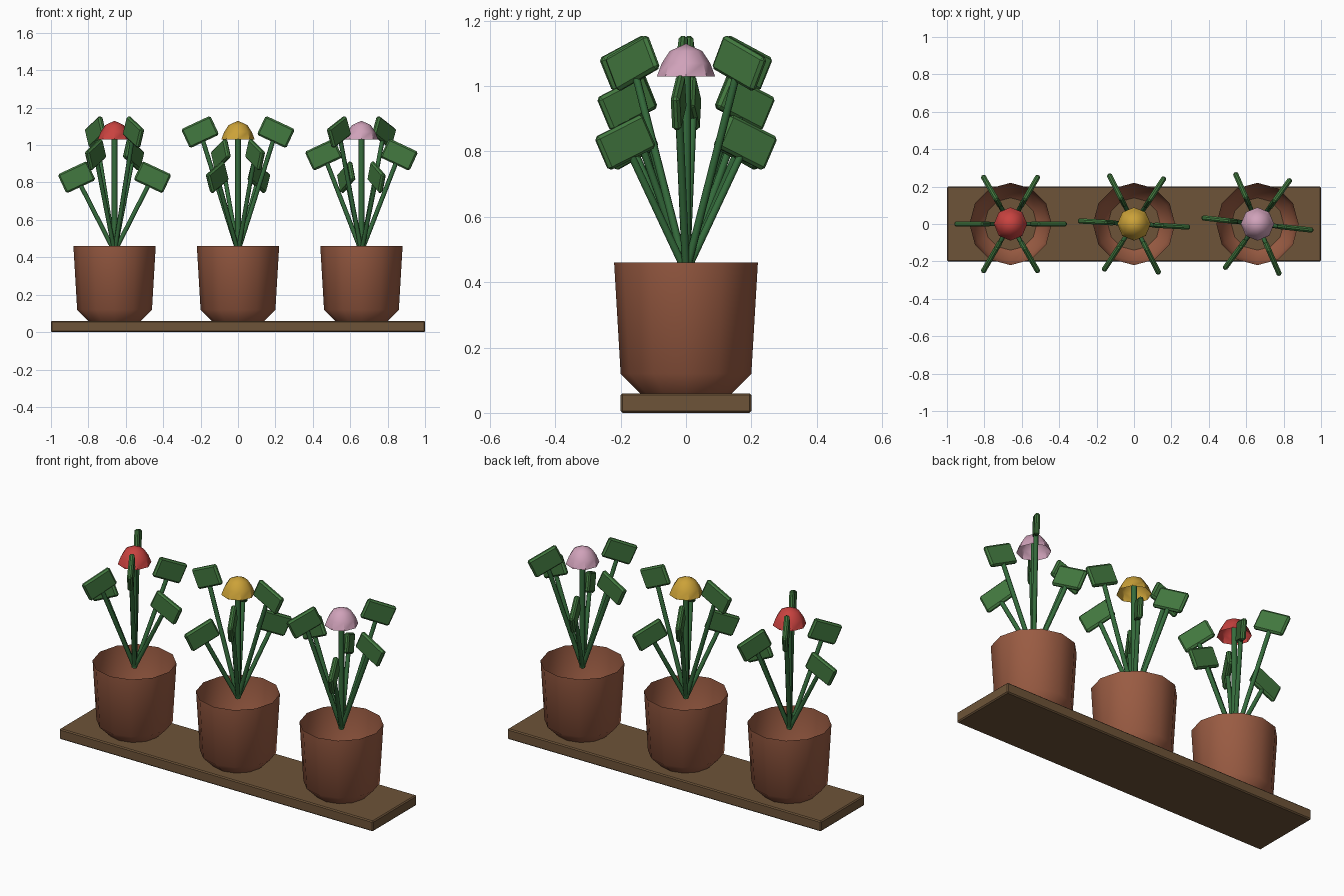
import bpy, bmesh, math
from mathutils import Vector, Matrix

if "Cube" in bpy.data.objects:
    bpy.data.objects.remove(bpy.data.objects["Cube"])


def material(name, rgb):
    m = bpy.data.materials.new(name)
    m.diffuse_color = (*rgb, 1)
    m.use_nodes = True
    m.node_tree.nodes["Principled BSDF"].inputs["Base Color"].default_value = m.diffuse_color
    return m


WOOD = material("brown wood", (0.155, 0.088, 0.04))
CLAY = material("terracotta", (0.32, 0.105, 0.055))
STEM = material("stem green", (0.035, 0.15, 0.045))
LEAF = material("leaf green", (0.055, 0.19, 0.05))
PETALS = [material("red petals", (0.58, 0.055, 0.05)),
          material("yellow petals", (0.6, 0.36, 0.04)),
          material("pink petals", (0.63, 0.36, 0.49))]


def finish(name, bm, mat, smooth=None):
    bmesh.ops.recalc_face_normals(bm, faces=bm.faces)
    mesh = bpy.data.meshes.new(name)
    bm.to_mesh(mesh)
    bm.free()
    mesh.materials.append(mat)
    ob = bpy.data.objects.new(name, mesh)
    bpy.context.collection.objects.link(ob)
    if smooth:
        bpy.ops.object.select_all(action='DESELECT')
        bpy.context.view_layer.objects.active = ob
        ob.select_set(True)
        bpy.ops.object.shade_smooth_by_angle(angle=math.radians(smooth))
    return ob


def add_box(bm, size, matrix, bevel):
    verts = bmesh.ops.create_cube(bm, size=1, matrix=matrix @ Matrix.Diagonal((*size, 1)))["verts"]
    edges = list({e for v in verts for e in v.link_edges})
    bmesh.ops.bevel(bm, geom=edges, offset=bevel, segments=1, affect='EDGES')


def add_rod(bm, a, b, radius):
    a, b = Vector(a), Vector(b)
    d = b - a
    m = Matrix.Translation((a + b) / 2) @ d.to_track_quat('Z', 'Y').to_matrix().to_4x4()
    bmesh.ops.create_cone(bm, cap_ends=True, segments=8, radius1=radius, radius2=radius,
                          depth=d.length, matrix=m)


def lathe(profile, x, sides):
    """Open shell of revolution around the vertical axis at x."""
    bm = bmesh.new()
    rings = []
    for r, z in profile:
        if r == 0:
            rings.append([bm.verts.new((x, 0, z))] * sides)
        else:
            rings.append([bm.verts.new((x + r * math.cos(2 * math.pi * i / sides),
                                        r * math.sin(2 * math.pi * i / sides), z))
                          for i in range(sides)])
    for lo, hi in zip(rings, rings[1:]):
        for i in range(sides):
            j = (i + 1) % sides
            face = [lo[i], lo[j], hi[j], hi[i]]
            bm.faces.new(list(dict.fromkeys(face)))
    return bm


# Shelf board
bm = bmesh.new()
add_box(bm, (2, 0.4, 0.06), Matrix.Translation((0, 0, 0.03)), 0.006)
finish("shelf_board", bm, WOOD)

BASE_Z = 0.43
for i, x in enumerate((-0.66, 0, 0.66)):
    # Open pot
    finish(f"pot_{i + 1}", lathe([(0.14, 0.06), (0.2, 0.12), (0.22, 0.46)], x, 12), CLAY, 60)

    # Stems and leaves, six around a central flower stem
    stems, leaves = bmesh.new(), bmesh.new()
    add_rod(stems, (x, 0, BASE_Z), (x, 0, 1.08), 0.015)
    for k in range(6):
        turn = Matrix.Translation((x, 0, 0)) @ Matrix.Rotation(k * math.pi / 3 - 0.056 * i, 4, 'Z')
        z = 0.828 + 0.121 * ((k - i) % 3)
        tip = Vector((0.203, 0, z))
        add_rod(stems, (x, 0, BASE_Z), turn @ tip, 0.012)
        add_box(leaves, (0.172, 0.028, 0.112),
                turn @ Matrix.Translation(tip) @ Matrix.Rotation(math.radians(25), 4, 'Y'), 0.009)
    finish(f"stems_{i + 1}", stems, STEM, 50)
    finish(f"leaves_{i + 1}", leaves, LEAF)

    # Dome-shaped flower head
    finish(f"flower_{i + 1}",
           lathe([(0.089, 1.03), (0.074, 1.07), (0.05, 1.107), (0, 1.13)], x, 8),
           PETALS[i], 40)
